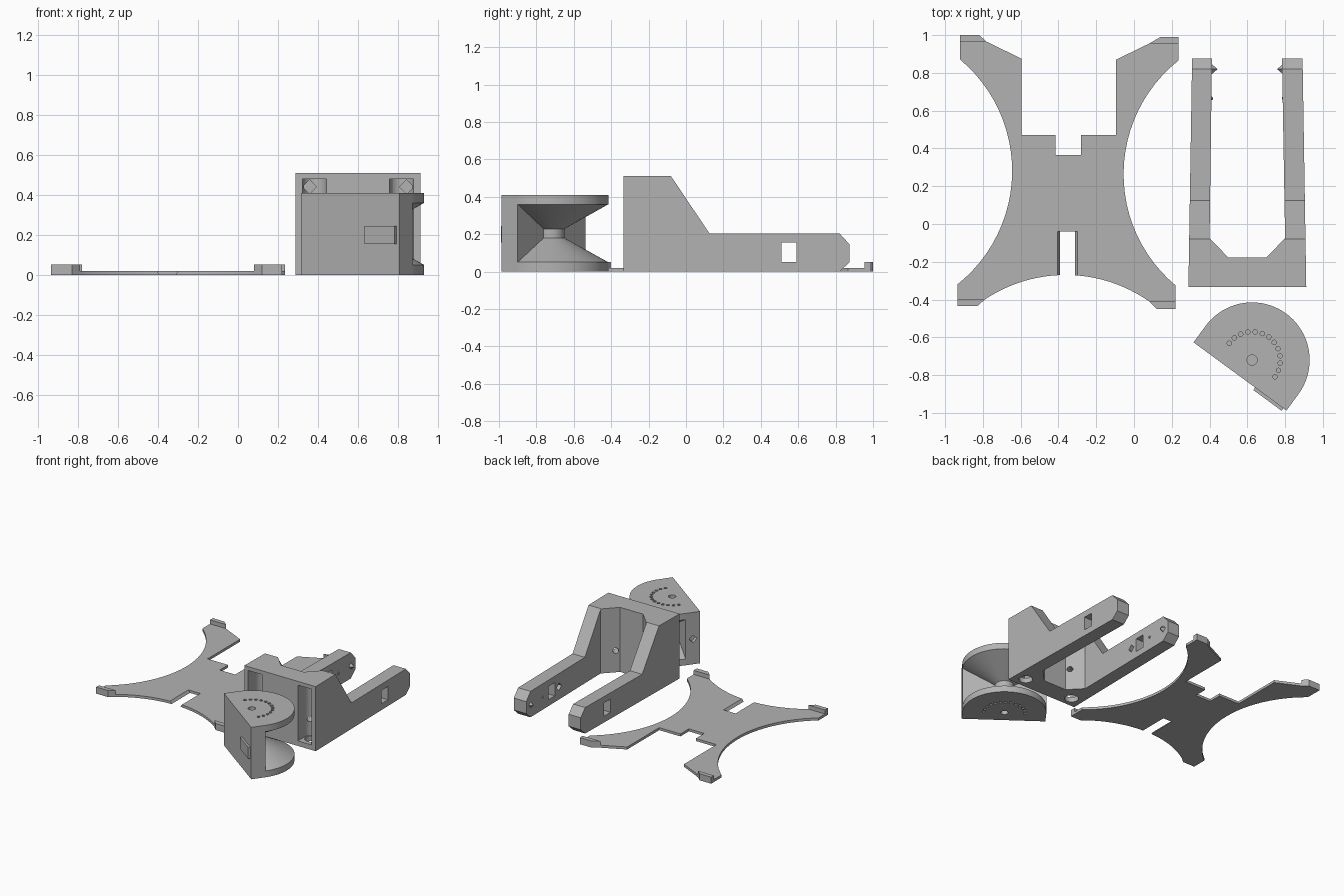
import bpy, bmesh, math
from mathutils import Vector, Matrix

old = bpy.data.objects.get("Cube")
if old:
    bpy.data.objects.remove(old, do_unlink=True)

grey = bpy.data.materials.new("light grey plastic")
grey.use_nodes = True
grey.diffuse_color = (0.45, 0.45, 0.45, 1)
grey.node_tree.nodes["Principled BSDF"].inputs["Base Color"].default_value = (0.45, 0.45, 0.45, 1)


def make(name, bm):
    bmesh.ops.recalc_face_normals(bm, faces=bm.faces[:])
    mesh = bpy.data.meshes.new(name)
    bm.to_mesh(mesh)
    bm.free()
    ob = bpy.data.objects.new(name, mesh)
    mesh.materials.append(grey)
    bpy.context.collection.objects.link(ob)
    return ob


def prism(name, pts, lo, hi, axis="z"):
    """Extrude a 2D outline between lo and hi along an axis."""
    place = {"z": lambda a, b, h: (a, b, h),
             "y": lambda a, b, h: (a, h, b),
             "x": lambda a, b, h: (h, a, b)}[axis]
    bm = bmesh.new()
    face = bm.faces.new([bm.verts.new(place(a, b, lo)) for a, b in pts])
    new = bmesh.ops.extrude_face_region(bm, geom=[face])["geom"]
    step = Vector(place(0, 0, hi - lo))
    bmesh.ops.translate(bm, vec=step, verts=[v for v in new if isinstance(v, bmesh.types.BMVert)])
    return make(name, bm)


def box(name, x0, x1, y0, y1, z0, z1):
    return prism(name, [(x0, y0), (x1, y0), (x1, y1), (x0, y1)], z0, z1)


def cone(name, start, end, r1, r2, sides=24):
    """Cylinder, cone or pyramid from start to end."""
    a, b = Vector(start), Vector(end)
    bm = bmesh.new()
    turn = (b - a).to_track_quat("Z", "Y").to_matrix().to_4x4()
    bmesh.ops.create_cone(bm, cap_ends=True, segments=sides, radius1=r1, radius2=r2,
                          depth=(b - a).length, matrix=Matrix.Translation((a + b) / 2) @ turn)
    return make(name, bm)


def combine(ob, other, op="DIFFERENCE"):
    mod = ob.modifiers.new("cut", "BOOLEAN")
    mod.operation, mod.object, mod.solver = op, other, "EXACT"
    bpy.context.view_layer.update()
    graph = bpy.context.evaluated_depsgraph_get()
    mesh = bpy.data.meshes.new_from_object(ob.evaluated_get(graph))
    ob.modifiers.clear()
    ob.data = mesh
    bpy.data.objects.remove(other, do_unlink=True)


def arc(p, q, r, n=24):
    """Points on the circle through p, q and r."""
    (ax, ay), (bx, by), (cx, cy) = p, q, r
    d = 2 * (ax * (by - cy) + bx * (cy - ay) + cx * (ay - by))
    sa, sb, sc = ax * ax + ay * ay, bx * bx + by * by, cx * cx + cy * cy
    ux = (sa * (by - cy) + sb * (cy - ay) + sc * (ay - by)) / d
    uy = (sa * (cx - bx) + sb * (ax - cx) + sc * (bx - ax)) / d
    rad = math.hypot(ax - ux, ay - uy)
    t0 = math.atan2(ay - uy, ax - ux)
    t1 = math.atan2(cy - uy, cx - ux)
    sweep = (t1 - t0 + math.pi) % (2 * math.pi) - math.pi
    return [(ux + rad * math.cos(t0 + sweep * i / n), uy + rad * math.sin(t0 + sweep * i / n))
            for i in range(n + 1)]


# Flat four-legged plate with a raised lip on each foot
feet = {
    "back_left_lip": [(0.08, 0.955), (0.14, 0.99), (0.235, 0.99), (0.235, 0.955)],
    "back_right_lip": [(-0.92, 0.965), (-0.92, 1.0), (-0.82, 1.0), (-0.78, 0.965)],
    "front_left_lip": [(0.22, -0.41), (0.22, -0.45), (0.12, -0.45), (0.08, -0.41)],
    "front_right_lip": [(-0.79, -0.4), (-0.83, -0.435), (-0.935, -0.435), (-0.935, -0.4)],
}
outline = feet["back_right_lip"] + [
    (-0.595, 0.875), (-0.595, 0.47), (-0.415, 0.47), (-0.415, 0.365),
    (-0.28, 0.365), (-0.28, 0.47), (-0.095, 0.47), (-0.095, 0.87)]
outline += feet["back_left_lip"]
outline += arc((0.235, 0.865), (-0.055, 0.28), (0.22, -0.325))
outline += feet["front_left_lip"]
outline += arc((0.08, -0.41), (-0.355, -0.27), (-0.79, -0.4))[1:-1]
outline += feet["front_right_lip"]
outline += arc((-0.935, -0.32), (-0.645, 0.28), (-0.92, 0.87))
plate = prism("leg_plate", outline, 0, 0.02)
slot = [(-0.385, -0.01), (-0.32, -0.01), (-0.293, 0.03), (-0.412, 0.03)]
combine(plate, prism("slot_cutter", slot, -0.6, -0.04, "y"))
for name, pts in feet.items():
    prism(name, pts, 0.01, 0.052)

# Fork bracket: U-shaped plan intersected with the side profile
plan = [(0.288, -0.335), (0.912, -0.335), (0.892, 0.9), (0.783, 0.9), (0.80, -0.075),
        (0.70, -0.178), (0.50, -0.178), (0.40, -0.075), (0.413, 0.9), (0.308, 0.9)]
side = [(-0.333, 0), (0.82, 0), (0.875, 0.05), (0.875, 0.145), (0.82, 0.205),
        (0.125, 0.205), (-0.08, 0.51), (-0.333, 0.51)]
bracket = prism("fork_bracket", plan, -0.1, 0.6)
combine(bracket, prism("side_profile", side, 0, 1.2, "x"), "INTERSECT")
mid = 0.6
for s in (-1, 1):
    x = mid + s * 0.2175
    # Round pocket open to the front, with a drain hole below
    combine(bracket, cone("bore", (x, -0.25, 0.04), (x, -0.25, 0.48), 0.06, 0.06, 32))
    combine(bracket, box("pocket", x - 0.06, x + 0.06, -0.4, -0.25, 0.04, 0.48))
    combine(bracket, cone("drain", (x, -0.25, -0.1), (x, -0.25, 0.1), 0.05, 0.05))
    combine(bracket, cone("pit", (x + s * 0.025, -0.22, 0.44), (x + s * 0.025, -0.15, 0.44),
                          0.035, 0.035, 4))
    # Cord hole through the inner corner
    combine(bracket, cone("cord_hole", (x, -0.25, 0.17), (x - s * 0.15, -0.1, 0.17), 0.022, 0.022, 16))
    # Window and diamond pit in the arm
    a = mid + s * 0.24
    combine(bracket, box("window", a - 0.1, a + 0.1, 0.51, 0.59, 0.05, 0.155))
    face = mid + s * 0.1925
    combine(bracket, cone("diamond_pit", (face - s * 0.03, 0.455, 0.1), (face + s * 0.03, 0.455, 0.1),
                          0.03, 0.03, 4))
    # Pointed studs near the arm tip
    label = "left" if s > 0 else "right"
    cone(label + "_tip_stud", (face, 0.82, 0.1), (face - s * 0.035, 0.82, 0.1), 0.03, 0.0, 4)
    cone(label + "_small_stud", (face, 0.665, 0.1), (face - s * 0.01, 0.665, 0.1), 0.012, 0.005, 8)

# Half spool: revolved profile joined to a thick flat wall, in its own frame
R, H, W = 0.305, 0.41, 0.108
bm = bmesh.new()
prof = [(0, 0), (R, 0), (R, 0.05), (0.07, 0.18), (0.07, 0.228), (R, H - 0.05), (R, H), (0, H)]
steps = 40
rings = []
for i in range(steps + 1):
    t = math.pi * i / steps
    rings.append([bm.verts.new((r * math.cos(t), r * math.sin(t), z)) for r, z in prof])
for a, b in zip(rings, rings[1:]):
    for k in range(len(prof) - 1):
        bm.faces.new((a[k], b[k], b[k + 1], a[k + 1]))
bm.faces.new(rings[0])
bm.faces.new(rings[-1])
bmesh.ops.remove_doubles(bm, verts=bm.verts[:], dist=1e-5)
spool = make("half_spool", bm)
combine(spool, box("spool_wall", -R, R, -W, 0.001, 0, H), "UNION")

# Pivot holes, arc of pin holes and a pit in the wall end
for z0, z1 in ((-0.01, 0.035), (H - 0.035, H + 0.01)):
    combine(spool, cone("pivot_hole", (0, 0, z0), (0, 0, z1), 0.027, 0.027))
    for i in range(13):
        t = math.pi * i / 12
        px, py = 0.15 * math.cos(t), 0.15 * math.sin(t)
        combine(spool, cone("pin_hole", (px, py, z0), (px, py, z1), 0.012, 0.012, 10))
combine(spool, cone("end_pit", (-R - 0.01, -W / 2, 0.2), (-R + 0.03, -W / 2, 0.2), 0.03, 0.03, 4))

# Raised tab on the flat wall
tab = prism("spool_tab", [(0.1, -W + 0.01), (0.1, -W - 0.016), (0.285, -W - 0.016), (0.285, -W + 0.01)],
            0.155, 0.245)
place = Matrix.Translation((0.625, -0.72, 0)) @ Matrix.Rotation(math.atan2(-0.592, 0.806), 4, "Z")
for ob in (spool, tab):
    ob.data.transform(place)

# Smooth the curved walls while keeping edges sharp
bpy.ops.object.select_all(action="DESELECT")
for ob in (spool, plate, bracket):
    ob.select_set(True)
    bpy.context.view_layer.objects.active = ob
bpy.ops.object.shade_smooth_by_angle(angle=math.radians(25))
